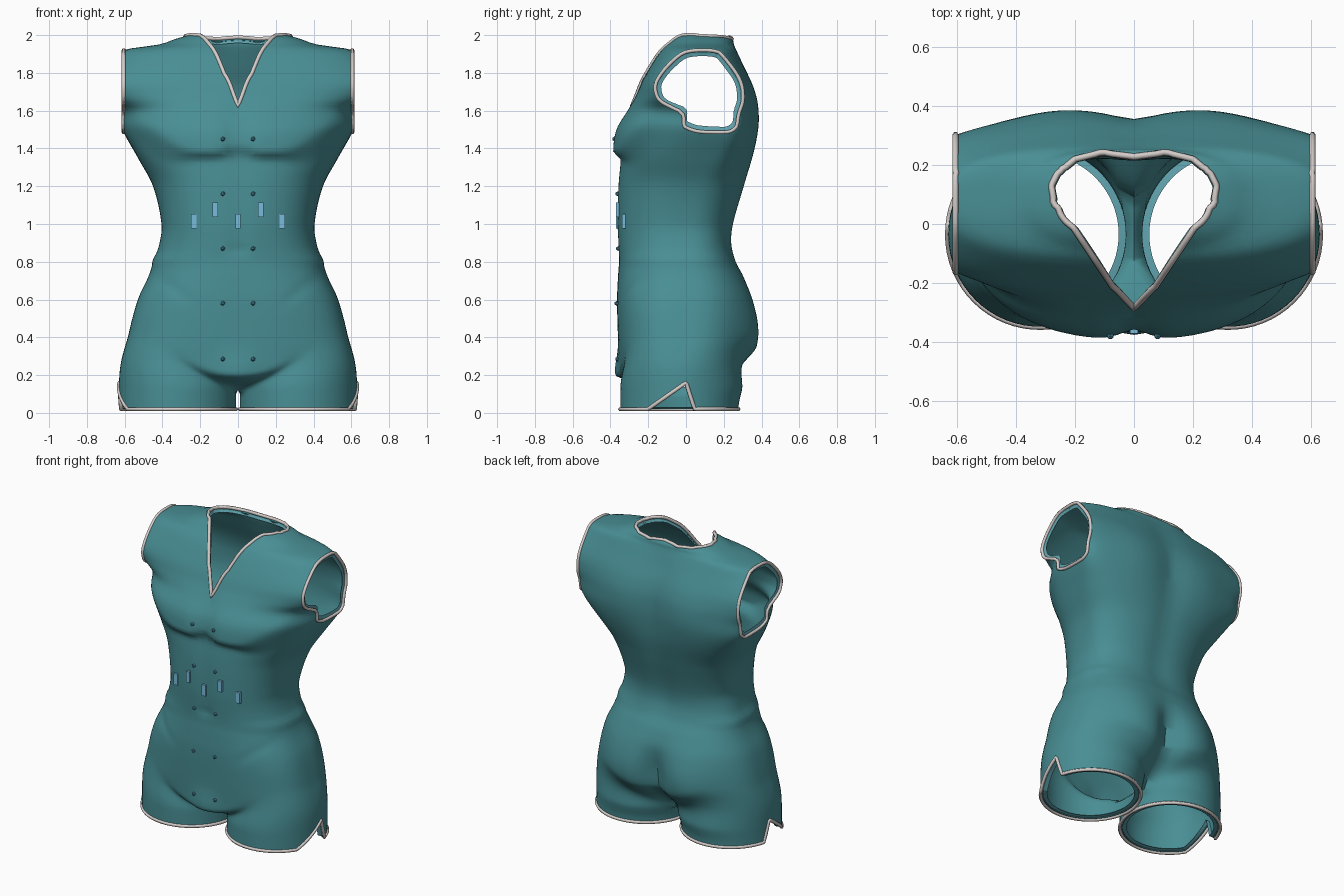
import bpy, bmesh, math
from mathutils import Vector
from mathutils.bvhtree import BVHTree

if "Cube" in bpy.data.objects:
    bpy.data.objects.remove(bpy.data.objects["Cube"])


def material(name, rgb):
    m = bpy.data.materials.new(name)
    m.diffuse_color = (*rgb, 1)
    m.use_nodes = True
    m.node_tree.nodes["Principled BSDF"].inputs["Base Color"].default_value = m.diffuse_color
    return m


TEAL = material("teal_cloth", (0.065, 0.27, 0.295))
TRIM = material("pale_trim", (0.66, 0.61, 0.59))
LINING = material("light_teal_lining", (0.12, 0.37, 0.43))
BLUE = material("light_blue", (0.19, 0.50, 0.70))
STUD = material("dark_blue", (0.08, 0.28, 0.38))

# Body profile: height, half width, front y, back y, y of the side ridge
BODY = [(.02, .63, -.35, .28, -.03), (.2, .618, -.35, .305, -.02), (.4, .583, -.36, .33, 0),
        (.6, .53, -.365, .33, 0), (.72, .475, -.36, .30, 0), (.8, .447, -.355, .265, 0),
        (.9, .415, -.36, .245, 0), (1.0, .405, -.365, .255, 0), (1.2, .45, -.36, .31, .05),
        (1.35, .53, -.345, .345, .11), (1.5, .612, -.325, .36, .18), (1.6, .638, -.287, .362, .17),
        (1.67, .73, -.262, .357, .1), (1.75, .78, -.235, .338, .06), (1.88, .67, -.16, .285, .08),
        (1.925, .59, -.125, .265, .09), (1.95, .42, -.1, .255, .09), (1.98, .33, -.07, .245, .09),
        (2.0, .26, -.05, .2, .09)]
COLS, INNER, CROTCH, ARM_X = 56, 8, 0.12, 0.605


def profile(z):
    """Smooth interpolation of the body table."""
    n = len(BODY)
    i = max(k for k in range(n - 1) if BODY[k][0] <= z + 1e-6)
    a, b = BODY[i], BODY[i + 1]
    p, q = BODY[max(i - 1, 0)], BODY[min(i + 2, n - 1)]
    h = b[0] - a[0]
    s = min((z - a[0]) / h, 1)
    out = []
    for c in range(1, 5):
        m0 = (b[c] - p[c]) / (b[0] - p[0]) * h
        m1 = (q[c] - a[c]) / (q[0] - a[0]) * h
        out.append((2*s**3 - 3*s*s + 1)*a[c] + (s**3 - 2*s*s + s)*m0
                   + (3*s*s - 2*s**3)*b[c] + (s**3 - s*s)*m1)
    return out


def step(v):
    v = min(max(v, 0), 1)
    return v * v * (3 - 2 * v)


def bump(dx, dz=0):
    return math.exp(-dx * dx - dz * dz)


def front_relief(x, z):
    # chest, belly line, navel, groin
    zb = 1.36 + 2 * max(0, x - .25) ** 2 + .04 * max(0, 1 - x / .1)
    soft = .06 + .12 * step((x - .2) / .25)
    y = -.05 * step((z - zb) / soft + .5) * (1 - step((z - 1.45) / .3)) * (1 - .6 * bump(x / .06))
    y += .008 * bump(x / .05) * step((z - .82) / .1) * step((1.4 - z) / .1)
    y += .012 * bump(x / .04, (z - .86) / .025)
    y -= .025 * bump(x / .09, (z - .22) / .09)
    y += .007 * bump((z - .72 - .7 * (x - .43)) / .035) * step((x - .2) / .12)
    return y


def back_relief(x, z):
    # seat, cleft, spine, shoulder blades
    y = .065 * bump((x - .24) / .22, (z - .41) / .23)
    y -= .05 * bump(x / .08) * step((.66 - z) / .25)
    y -= .012 * bump(x / .09) * step((z - .7) / .2) * step((2 - z) / .2)
    return y + .028 * bump((x - .25) / .2, (z - 1.55) / .22)


def leg_point(u):
    return .32 - .31 * math.cos(u), -.035 - .313 * math.sin(u)


def body_point(t, z):
    a, yf, yb, ym = profile(z)
    a += .008 * bump((z - .81) / .025)
    s, c = max(math.sin(t), 0), math.cos(t)
    x = a * s ** .8
    if c > 0:
        e = .8 - .15 * step((z - 1.2) / .2) * step((1.62 - z) / .1) - .15 * step((.8 - z) / .3)
        y = ym - (ym - yf) * c ** e + front_relief(x, z) * c ** .5
    else:
        e = .8 - .3 * step((z - 1.2) / .3) + .2 * step((z - 1.75) / .15)
        y = ym + (yb - ym) * (-c) ** e + back_relief(x, z) * (-c) ** .5
    # blend into the leg tube near the bottom
    top = .2 + .22 * step(t / .8) - .08 * step((t - 2.5) / .6)
    w = step((top - z) / (top - CROTCH))
    lx, ly = leg_point(.35 + (2 * math.pi - .7) * t / math.pi)
    if c < 0:   # keep the seat full where it meets the thigh
        ly += .035 * step((z - .03) / .12) * c * c
    x, y = x + (lx - x) * w, y + (ly - y) * w
    if z >= CROTCH - 1e-6 and (t < 1e-6 or t > math.pi - 1e-6):
        x = 0
    return x, y, z


# Half of the body shell
bm = bmesh.new()
levels = [.02, .05, .08, .1, CROTCH] + [CROTCH + .015 * i for i in range(1, 12)]
levels += [.305 + .0216 * i for i in range(1, 74)] + [1.89 + .01 * i for i in range(1, 12)]
rings = []
for z in levels:
    ring = [bm.verts.new(body_point(math.pi * j / COLS, z)) for j in range(COLS + 1)]
    if z <= CROTCH + 1e-6:   # inner thigh
        for k in range(1, INNER):
            x, y = leg_point(-.35 + .7 * k / INNER)
            ring.append(bm.verts.new((0 if z > CROTCH - 1e-6 else x, y, z)))
        ring.append(ring[0])
    rings.append(ring)
for lo, hi in zip(rings, rings[1:]):
    for j in range(min(len(lo), len(hi)) - 1):
        bm.faces.new((lo[j], lo[j + 1], hi[j + 1], hi[j]))


def cut(keep, point, normal):
    faces = [f for f in bm.faces if keep(f.calc_center_median())]
    geom = set(faces)
    for f in faces:
        geom.update(f.verts)
        geom.update(f.edges)
    bmesh.ops.bisect_plane(bm, geom=list(geom), dist=1e-5, plane_co=point, plane_no=normal)


def remove(test):
    bmesh.ops.delete(bm, geom=[f for f in bm.faces if test(f.calc_center_median())], context='FACES')


def inside(p, poly):
    hit = False
    for (x1, y1), (x2, y2) in zip(poly, poly[1:] + poly[:1]):
        if (y1 > p[1]) != (y2 > p[1]) and p[0] < (x2 - x1) * (p[1] - y1) / (y2 - y1) + x1:
            hit = not hit
    return hit


# Armhole
cut(lambda c: c.z > 1.4, (ARM_X, 0, 0), (1, 0, 0))
remove(lambda c: c.z > 1.4 and c.x > ARM_X)
# V neck
neck = [(0, -.285), (.08, -.2), (.2, -.02), (.27, .07), (.28, .13), (.26, .17), (.2, .22),
        (.11, .242), (0, .228)]
for p, q in zip(neck, neck[1:]):
    cut(lambda c: c.z > 1.5 and c.x < .4, (*p, 0), (q[1] - p[1], p[0] - q[0], 0))
neck_area = [(-.1, -.285)] + neck + [(-.1, .228)]
remove(lambda c: c.z > 1.5 and inside((c.x, c.y), neck_area))
# Side notch in the leg hem
notch = [(-.2, .02), (0, .16), (.045, .02)]
for p, q in zip(notch, notch[1:]):
    cut(lambda c: c.x > .42 and c.z < .22, (0, *p), (0, q[1] - p[1], p[0] - q[0]))
remove(lambda c: c.x > .42 and inside((c.y, c.z), notch))

bmesh.ops.remove_doubles(bm, verts=bm.verts[:], dist=.004)
bmesh.ops.delete(bm, geom=[v for v in bm.verts if not v.link_faces], context='VERTS')
for v in bm.verts:
    if v.co.x < .004:
        v.co.x = 0
tree = BVHTree.FromBMesh(bm)


def add_object(name, bm, mat):
    mesh = bpy.data.meshes.new(name)
    bm.to_mesh(mesh)
    bm.free()
    o = bpy.data.objects.new(name, mesh)
    bpy.context.collection.objects.link(o)
    mesh.materials.append(mat)
    return o


shell = add_object("body_shell", bm, TEAL)
bpy.context.view_layer.objects.active = shell
shell.select_set(True)
mod = shell.modifiers.new("mirror", 'MIRROR')
mod.merge_threshold = .001
bpy.ops.object.modifier_apply(modifier="mirror")

# Open edges as ordered loops
bm = bmesh.new()
bm.from_mesh(shell.data)
links = {}
for e in bm.edges:
    if e.is_boundary:
        for v in e.verts:
            links.setdefault(v, []).append(e.other_vert(v))
loops, seen = [], set()
for start in links:
    loop, v = [], start
    while v is not None and v not in seen:
        seen.add(v)
        loop.append(v.co.copy())
        v = next((w for w in links[v] if w not in seen), None)
    if len(loop) > 5:
        loops.append(loop)
bm.free()

# Trim bead and inner lining band along every opening
curve = bpy.data.curves.new("edge_trim", 'CURVE')
curve.dimensions = '3D'
curve.bevel_depth = .011
curve.bevel_resolution = 1
curve.materials.append(TRIM)
band = bmesh.new()
for loop in loops:
    sp = curve.splines.new('POLY')
    sp.points.add(len(loop) - 1)
    for pt, co in zip(sp.points, loop):
        pt.co = (*co, 1)
    sp.use_cyclic_u = True
    mid = sum(loop, Vector()) / len(loop)
    pairs = []
    for co in loop:
        d = mid - co
        if mid.z < .3:                # leg
            d.z, shift, width = 0, Vector((0, 0, .008)), .042
        elif abs(mid.x) > .4:         # arm
            d.x, shift, width = 0, Vector((-math.copysign(.008, mid.x), 0, 0)), .032
        else:                         # neck
            d.z, shift, width = 0, Vector((0, 0, -.03)), .014
        inner = co + shift + d.normalized() * width
        pairs.append((band.verts.new(co + shift * .2), band.verts.new(inner)))
    for (a, b), (c, d) in zip(pairs, pairs[1:] + pairs[:1]):
        band.faces.new((a, c, d, b))
trim = bpy.data.objects.new("edge_trim", curve)
bpy.context.collection.objects.link(trim)
add_object("opening_lining", band, LINING)

# Cloth thickness
mod = shell.modifiers.new("thickness", 'SOLIDIFY')
mod.thickness = .018
mod.offset = -1
bpy.ops.object.modifier_apply(modifier="thickness")
bpy.ops.object.shade_smooth_by_angle(angle=math.radians(50))
bpy.ops.object.select_all(action='DESELECT')
trim.select_set(True)
bpy.context.view_layer.objects.active = trim
bpy.ops.object.convert(target='MESH')


def surface_y(x, z):
    hit = tree.ray_cast(Vector((max(abs(x), .002), -2, z)), Vector((0, 1, 0)))[0]
    return hit.y if hit else -.36


# Belly plates
for x, z in [(-.235, 1.015), (-.12, 1.075), (0, 1.015), (.12, 1.075), (.235, 1.015)]:
    bpy.ops.mesh.primitive_cube_add(size=1, location=(x, surface_y(x, z) - .005, z))
    o = bpy.context.object
    o.name = "belly_plate"
    o.scale = (.028, .018, .075)
    o.data.materials.append(BLUE)
# Front studs
for z in (1.45, 1.16, .87, .58, .285):
    for x in (-.08, .08):
        bpy.ops.mesh.primitive_ico_sphere_add(subdivisions=1, radius=.013,
                                              location=(x, surface_y(x, z) - .003, z))
        bpy.context.object.name = "front_stud"
        bpy.context.object.data.materials.append(STUD)
